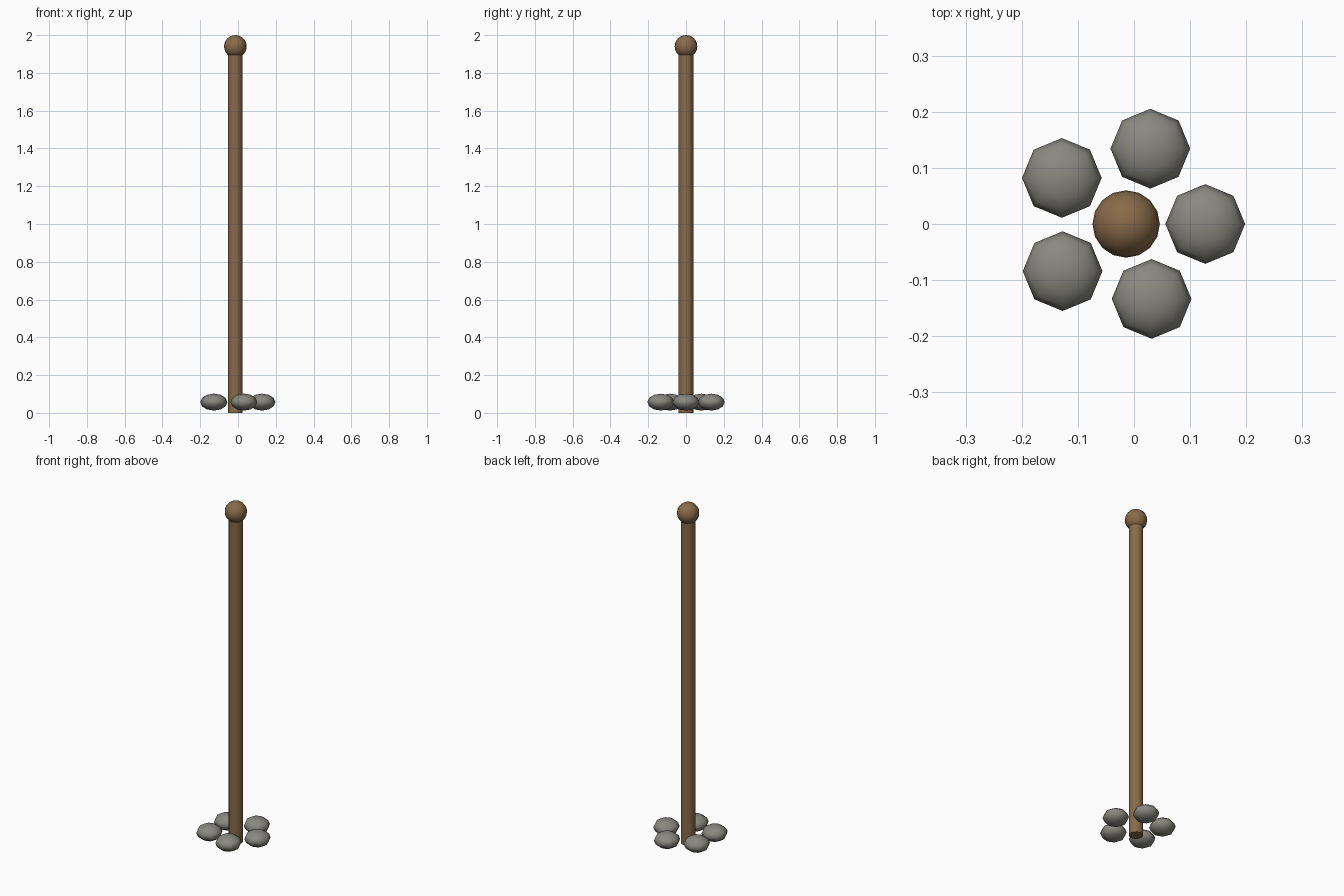
import bpy
from math import cos, sin

if "Cube" in bpy.data.objects:
    bpy.data.objects.remove(bpy.data.objects["Cube"], do_unlink=True)


def material(name, rgb):
    mat = bpy.data.materials.new(name)
    mat.use_nodes = True
    colour = (*rgb, 1)
    mat.diffuse_color = colour
    mat.node_tree.nodes["Principled BSDF"].inputs["Base Color"].default_value = colour
    return mat


def finish(name, mat):
    obj = bpy.context.object
    obj.name = name
    obj.data.materials.append(mat)
    bpy.ops.object.shade_smooth_by_angle(angle=1.05)
    return obj


wood = material("brown wood", (0.25, 0.145, 0.066))
stone = material("grey stone", (0.25, 0.245, 0.215))

POLE_X = -0.014
TOP_Z = 1.94

# Upright pole
bpy.ops.mesh.primitive_cylinder_add(vertices=12, radius=0.039, depth=TOP_Z,
                                    location=(POLE_X, 0, TOP_Z / 2))
finish("pole", wood)

# Round knob on top
bpy.ops.mesh.primitive_uv_sphere_add(segments=16, ring_count=12, radius=0.06,
                                     location=(POLE_X, 0, TOP_Z))
finish("knob", wood)

# Ring of flattened stones around the foot
for i in range(5):
    angle = i * 1.26
    bpy.ops.mesh.primitive_uv_sphere_add(
        segments=8, ring_count=6, radius=0.071,
        location=(POLE_X + 0.141 * cos(angle), 0.141 * sin(angle), 0.057))
    finish(f"base_stone_{i + 1}", stone).scale.z = 0.63
